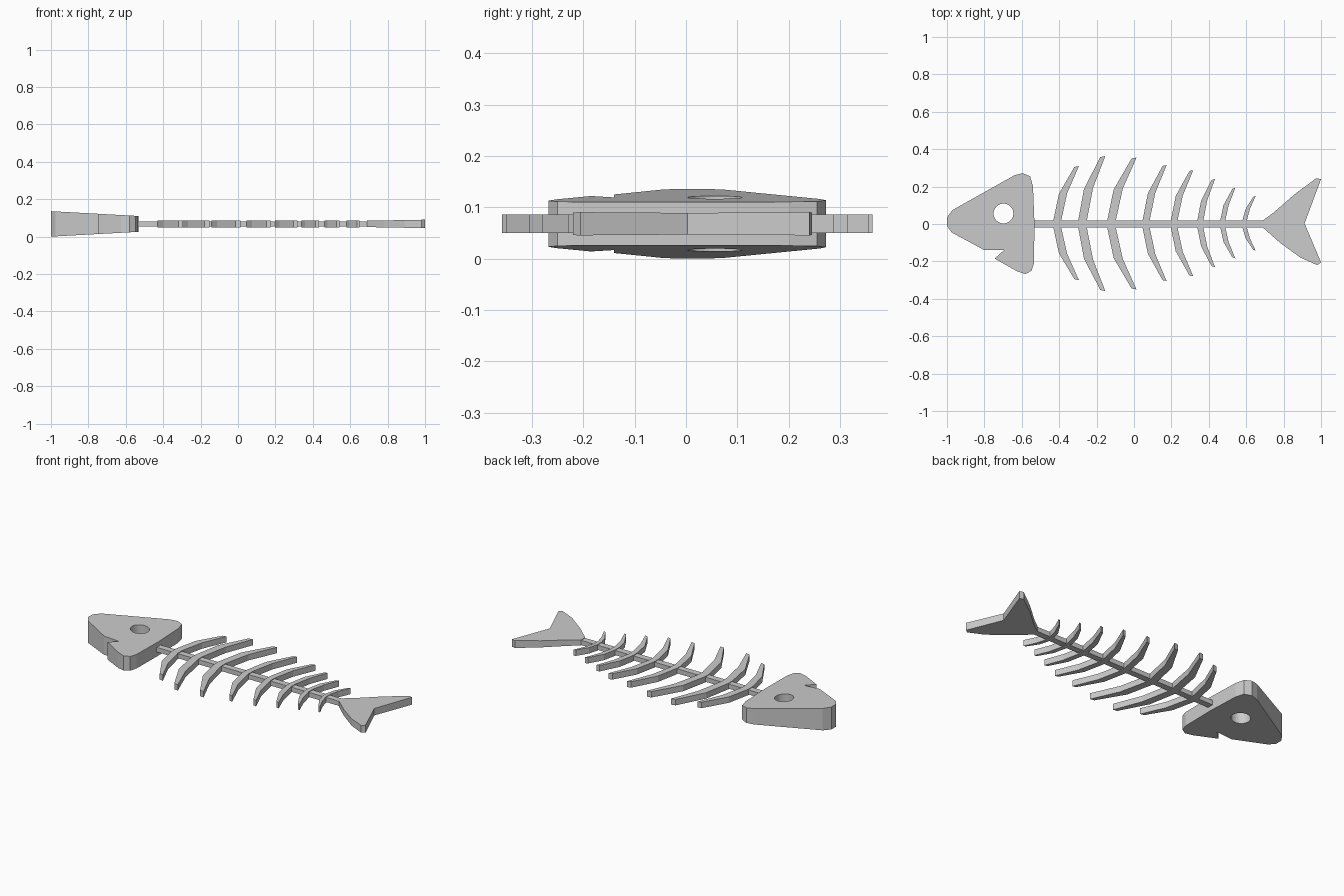
import bpy, bmesh

if "Cube" in bpy.data.objects:
    bpy.data.objects.remove(bpy.data.objects["Cube"])

MID_Z = 0.068


def plate(name, outlines, half):
    """Extrude flat outlines about MID_Z; half(x) gives the half thickness."""
    bm = bmesh.new()
    for pts in outlines:
        top = [bm.verts.new((x, y, MID_Z + half(x))) for x, y in pts]
        low = [bm.verts.new((x, y, MID_Z - half(x))) for x, y in pts]
        bm.faces.new(top)
        bm.faces.new(low[::-1])
        n = len(pts)
        for i in range(n):
            j = (i + 1) % n
            bm.faces.new((top[i], low[i], low[j], top[j]))
    bmesh.ops.recalc_face_normals(bm, faces=bm.faces)
    mesh = bpy.data.meshes.new(name)
    bm.to_mesh(mesh)
    bm.free()
    obj = bpy.data.objects.new(name, mesh)
    bpy.context.collection.objects.link(obj)
    return obj


# Head: wedge-shaped plate, thickest at the nose, with a mouth notch
head = plate("head", [[
    (-1.0, 0.035), (-0.97, 0.075), (-0.64, 0.26), (-0.595, 0.272),
    (-0.555, 0.255), (-0.54, 0.2), (-0.532, 0.0), (-0.535, -0.21),
    (-0.548, -0.25), (-0.58, -0.268), (-0.625, -0.253), (-0.745, -0.185),
    (-0.695, -0.14), (-0.8, -0.14), (-0.975, -0.045), (-1.0, -0.01)]],
    lambda x: 0.068 - 0.055 * (x + 1))

# Eye hole through the head
bpy.ops.mesh.primitive_cylinder_add(vertices=32, radius=0.053, depth=0.5,
                                    location=(-0.698, 0.056, MID_Z))
cutter = bpy.context.object
cutter.name = "eye_cutter"
cutter.hide_render = True
cutter.hide_viewport = True
cutter.display_type = 'WIRE'
cut = head.modifiers.new("eye_hole", 'BOOLEAN')
cut.operation = 'DIFFERENCE'
cut.solver = 'EXACT'
cut.object = cutter

# Spine
plate("spine", [[(-0.54, -0.019), (0.71, -0.019), (0.71, 0.019), (-0.54, 0.019)]],
      lambda x: 0.014)

# Ribs: base x, tip x, upper tip y, lower tip y, base width
ribs = [
    (-0.41, -0.305, 0.31, -0.30, 0.042), (-0.275, -0.165, 0.363, -0.358, 0.046),
    (-0.12, 0.002, 0.355, -0.35, 0.046), (0.065, 0.165, 0.315, -0.305, 0.038),
    (0.215, 0.308, 0.288, -0.28, 0.036), (0.355, 0.425, 0.24, -0.23, 0.032),
    (0.475, 0.535, 0.193, -0.184, 0.027), (0.592, 0.645, 0.15, -0.143, 0.023)]


def rib_outline(base, tip, y, width):
    dx = tip - base
    w = width / 2
    s = 1 if y > 0 else -1
    return [(base - w, 0), (base - w, s * 0.02),
            (base + 0.28 * dx - w, y * 0.52), (tip - w * 0.65, y - s * 0.005),
            (tip + w * 0.5, y), (base + 0.32 * dx + w * 0.9, y * 0.53),
            (base + w, s * 0.02), (base + w, 0)]


for side, k in (("upper", 2), ("lower", 3)):
    plate(side + "_ribs", [rib_outline(r[0], r[1], r[k], r[4]) for r in ribs],
          lambda x: 0.018)

# Tail fin: slightly thicker toward the tips
plate("tail_fin", [[
    (0.69, 0.02), (0.745, 0.06), (0.86, 0.16), (0.975, 0.245), (1.0, 0.24),
    (0.912, 0.003), (1.0, -0.205), (0.98, -0.22), (0.89, -0.18),
    (0.78, -0.1), (0.69, -0.02)]],
    lambda x: 0.017 + 0.018 * (x - 0.69))
